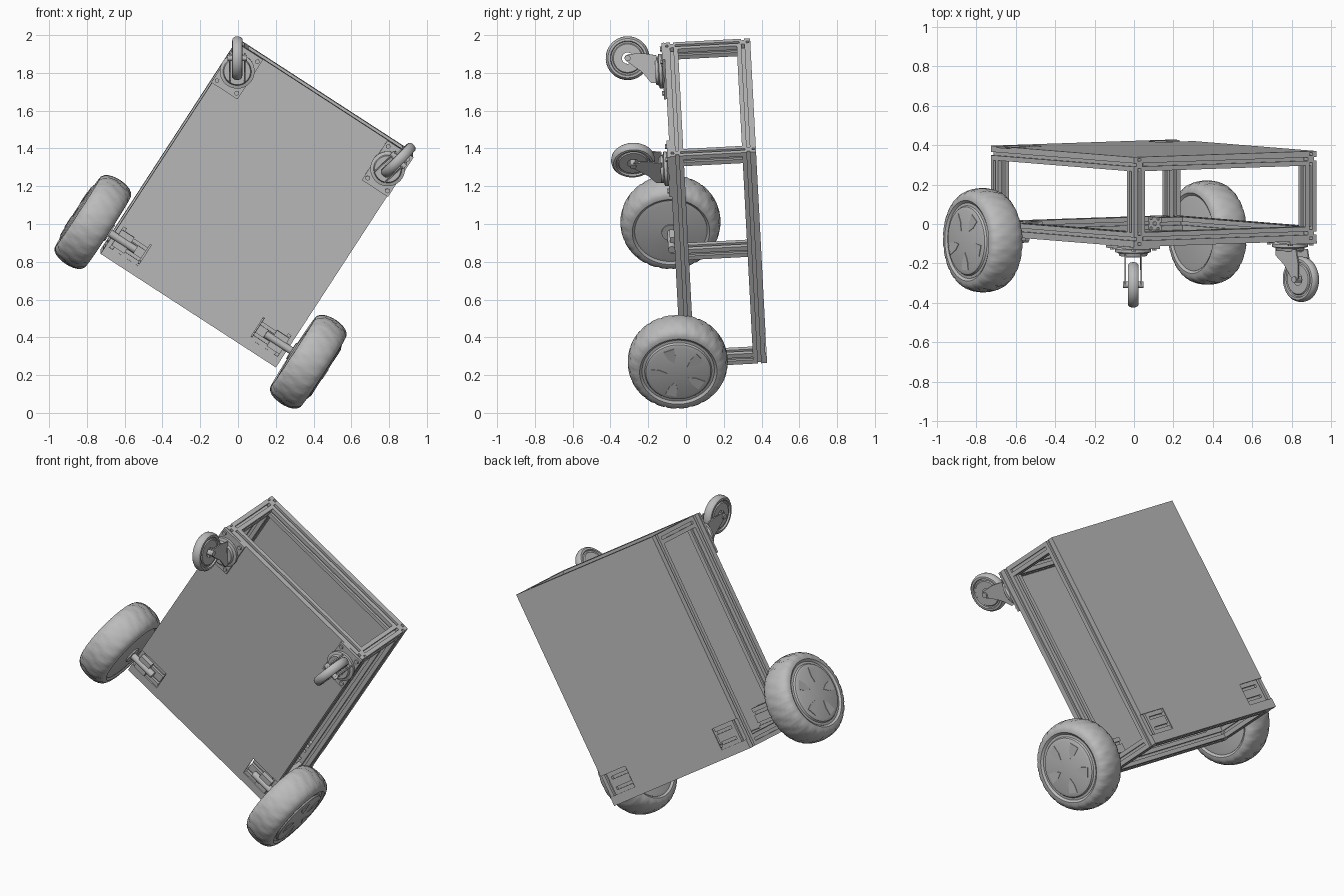
import bpy, bmesh, math
from mathutils import Matrix, Vector

if bpy.data.objects.get("Cube"):
    bpy.data.objects.remove(bpy.data.objects["Cube"])

grey = bpy.data.materials.new("plain grey")
grey.use_nodes = True
COLOUR = (0.5, 0.5, 0.5, 1)
grey.diffuse_color = COLOUR
grey.node_tree.nodes["Principled BSDF"].inputs["Base Color"].default_value = COLOUR

# Cart frame: x across, y towards the drive wheels, z from underside to deck
CART = (Matrix.Translation((0.1, -0.065, 1.1)) @ Matrix.Rotation(math.radians(3), 4, 'X')
        @ Matrix.Rotation(math.radians(33), 4, 'Y') @ Matrix.Rotation(math.radians(-90), 4, 'X'))
W, L, H = 0.553, 0.667, 0.443      # half width, half length, height
P = 0.066                          # aluminium profile size
AXLE_Y = L - 0.12
AXLE_Z = -0.022


def finish(name, bm, local=Matrix(), smooth=False):
    bmesh.ops.recalc_face_normals(bm, faces=bm.faces)
    mesh = bpy.data.meshes.new(name)
    bm.to_mesh(mesh)
    bm.free()
    ob = bpy.data.objects.new(name, mesh)
    bpy.context.collection.objects.link(ob)
    mesh.materials.append(grey)
    ob.matrix_world = CART @ local
    if smooth:
        bpy.ops.object.select_all(action='DESELECT')
        ob.select_set(True)
        bpy.context.view_layer.objects.active = ob
        bpy.ops.object.shade_smooth_by_angle(angle=math.radians(35))
    return ob


def prism(name, outline, depth, local=Matrix()):
    """Extrude a flat outline along local z."""
    bm = bmesh.new()
    face = bm.faces.new([bm.verts.new((x, y, 0)) for x, y in outline])
    new = bmesh.ops.extrude_face_region(bm, geom=[face])["geom"]
    bmesh.ops.translate(bm, verts=[v for v in new if isinstance(v, bmesh.types.BMVert)],
                        vec=(0, 0, depth))
    return finish(name, bm, local)


def box(name, size, centre, local=Matrix()):
    bm = bmesh.new()
    bmesh.ops.create_cube(bm, size=1, matrix=Matrix.Translation(centre) @ Matrix.Diagonal((*size, 1)))
    return finish(name, bm, local)


def lathe(name, profile, local, steps=48, tread=False):
    """Spin (radius, x) points about local x."""
    bm = bmesh.new()
    vs = [bm.verts.new((x, 0, r)) for r, x in profile]
    es = [bm.edges.new(pair) for pair in zip(vs, vs[1:])]
    bmesh.ops.spin(bm, geom=vs + es, cent=(0, 0, 0), axis=(1, 0, 0),
                   angle=math.tau, steps=steps, use_merge=True)
    bmesh.ops.remove_doubles(bm, verts=bm.verts, dist=0.0003)
    if tread:
        for v in bm.verts:
            r = math.hypot(v.co.y, v.co.z)
            turn = round(math.atan2(v.co.y, v.co.z) / math.tau * steps)
            if r > 0.22 and (turn + round(math.sin(v.co.x * 60) * 1.5)) % 5 == 0:
                v.co.y *= 0.982
                v.co.z *= 0.982
    return finish(name, bm, local, True)


def slotted_outline():
    """Square section with a slot in the middle of each side."""
    h, a, d = P / 2, P * 0.13, P * 0.22
    side = [(-h, -h), (-a, -h), (-a, d - h), (a, d - h), (a, -h)]
    pts = []
    for k in range(4):
        c, s = [(1, 0), (0, 1), (-1, 0), (0, -1)][k]
        pts += [(x * c - y * s, x * s + y * c) for x, y in side]
    return pts


def rail(name, start, axis, length):
    turn = {'X': Matrix.Rotation(math.pi / 2, 4, 'Y'),
            'Y': Matrix.Rotation(-math.pi / 2, 4, 'X'), 'Z': Matrix()}[axis]
    prism(name, slotted_outline(), length, Matrix.Translation(start) @ turn)


# Slotted frame: two rectangles joined by corner posts, stubs over the axles
ex, ey = W - P / 2, L - P / 2
for level, z in (("lower", P / 2), ("upper", H - P / 2)):
    for s in (-1, 1):
        rail(level + "_long_rail", (s * ex, -L, z), 'Y', 2 * L)
        rail(level + "_cross_rail", (-W + P, s * ey, z), 'X', 2 * (W - P))
        for offset in (-P / 2, P / 2):
            start = -0.36 - (W - P - 0.36) if s < 0 else 0.36
            rail(level + "_axle_stub", (start, AXLE_Y + offset, z), 'X', W - P - 0.36)
for sx in (-1, 1):
    for sy in (-1, 1):
        rail("corner_post", (sx * ex, sy * ey, P), 'Z', H - 2 * P)

# Deck and floor plates, notched at the axles
n0, n1, inner = AXLE_Y - P, AXLE_Y + P, W - 0.2
half = [(W, -L), (W, n0), (inner, n0), (inner, n1), (W, n1), (W, L)]
outline = half + [(-x, y) for x, y in reversed(half)]
prism("deck_plate", outline, 0.007, Matrix.Translation((0, 0, H)))
prism("floor_plate", outline, 0.007, Matrix.Translation((0, 0, -0.007)))

# Drive wheels with hub covers
tyre = [(0.19, 0.085), (0.205, 0.097), (0.225, 0.095), (0.24, 0.085), (0.252, 0.068), (0.26, 0.045),
        (0.264, 0.02), (0.265, 0), (0.264, -0.02), (0.26, -0.045), (0.252, -0.068),
        (0.24, -0.085), (0.225, -0.095), (0.205, -0.097), (0.19, -0.085)]
hub = [(0, 0.106), (0.155, 0.106), (0.172, 0.1), (0.178, 0.09), (0.192, 0.088), (0.192, -0.088),
       (0.17, -0.092), (0.05, -0.1), (0.05, -0.108), (0, -0.108)]
for s, side in ((1, "left"), (-1, "right")):
    at = Matrix.Translation((s * 0.68, AXLE_Y, AXLE_Z))
    if s < 0:
        at = at @ Matrix.Rotation(math.pi, 4, 'Z')
    lathe(side + "_drive_tyre", tyre, at, 120, True)
    lathe(side + "_drive_hub", hub, at, 64)
    lathe(side + "_axle", [(0, 0), (0.02, 0), (0.02, -0.27), (0, -0.27)], at, 24)
    box(side + "_axle_clamp", (0.08, 0.1, 0.03), (-0.19, 0, 0.007), at)
    for k in range(5):
        spoke = at @ Matrix.Rotation(math.tau * k / 5, 4, 'X') @ Matrix.Translation((0.104, 0, 0)) \
            @ Matrix.Rotation(math.pi / 2, 4, 'Y')
        prism(side + "_hub_petal", [(0.06, 0), (0.1, -0.022), (0.148, -0.03),
                                    (0.148, 0.03), (0.1, 0.022)], 0.005, spoke)

# Swivel casters: mounting plate, bearing, fork and wheel
caster_tyre = [(0.03, 0.024), (0.075, 0.024), (0.08, 0.018), (0.088, 0.018), (0.092, 0.027),
               (0.104, 0.026), (0.113, 0.016), (0.116, 0)]
caster_tyre += [(r, -x) for r, x in reversed(caster_tyre[:-1])]
upright = Matrix.Rotation(math.pi / 2, 4, 'Y')
for s, heading in ((-1, Vector((-0.54, 0.84))), (1, Vector((0.21, 0.966)))):
    base = Matrix.Translation((s * 0.475, -0.54, 0))
    box("caster_plate", (0.165, 0.25, 0.014), (0, 0, -0.014), base)
    for bx in (-1, 1):
        for by in (-1, 1):
            lathe("caster_bolt", [(0, 0.03), (0.013, 0.03), (0.013, 0), (0, 0)],
                  base @ Matrix.Translation((bx * 0.062, by * 0.1, 0)) @ upright, 6)
    lathe("caster_bearing", [(0, 0), (0.07, 0.0), (0.092, 0.025), (0.092, 0.04), (0.075, 0.045),
                             (0.07, 0.06), (0, 0.06)], base @ upright, 40)
    # Trail direction is local -y after this turn
    swivel = base @ Matrix.Rotation(math.atan2(heading.x, heading.y), 4, 'Z')
    box("fork_crown", (0.09, 0.1, 0.012), (0, 0, -0.06), swivel)
    for side in (-1, 1):
        # Fork leg outline in (height, trail)
        leg = [(-0.05, 0.06), (-0.05, -0.085), (-0.12, -0.1), (-0.195, -0.1),
               (-0.215, -0.09), (-0.218, -0.07), (-0.2, -0.055), (-0.13, 0.0), (-0.085, 0.06)]
        prism("fork_leg", [(-z, y) for z, y in leg], 0.008,
              swivel @ Matrix.Translation((side * 0.04 - 0.004, 0, 0)) @ upright)
    wheel = swivel @ Matrix.Translation((0, -0.078, -0.203))
    lathe("caster_wheel", caster_tyre, wheel, 48)
    lathe("caster_axle", [(0, 0.052), (0.016, 0.052), (0.016, -0.052), (0, -0.052)], wheel, 20)
